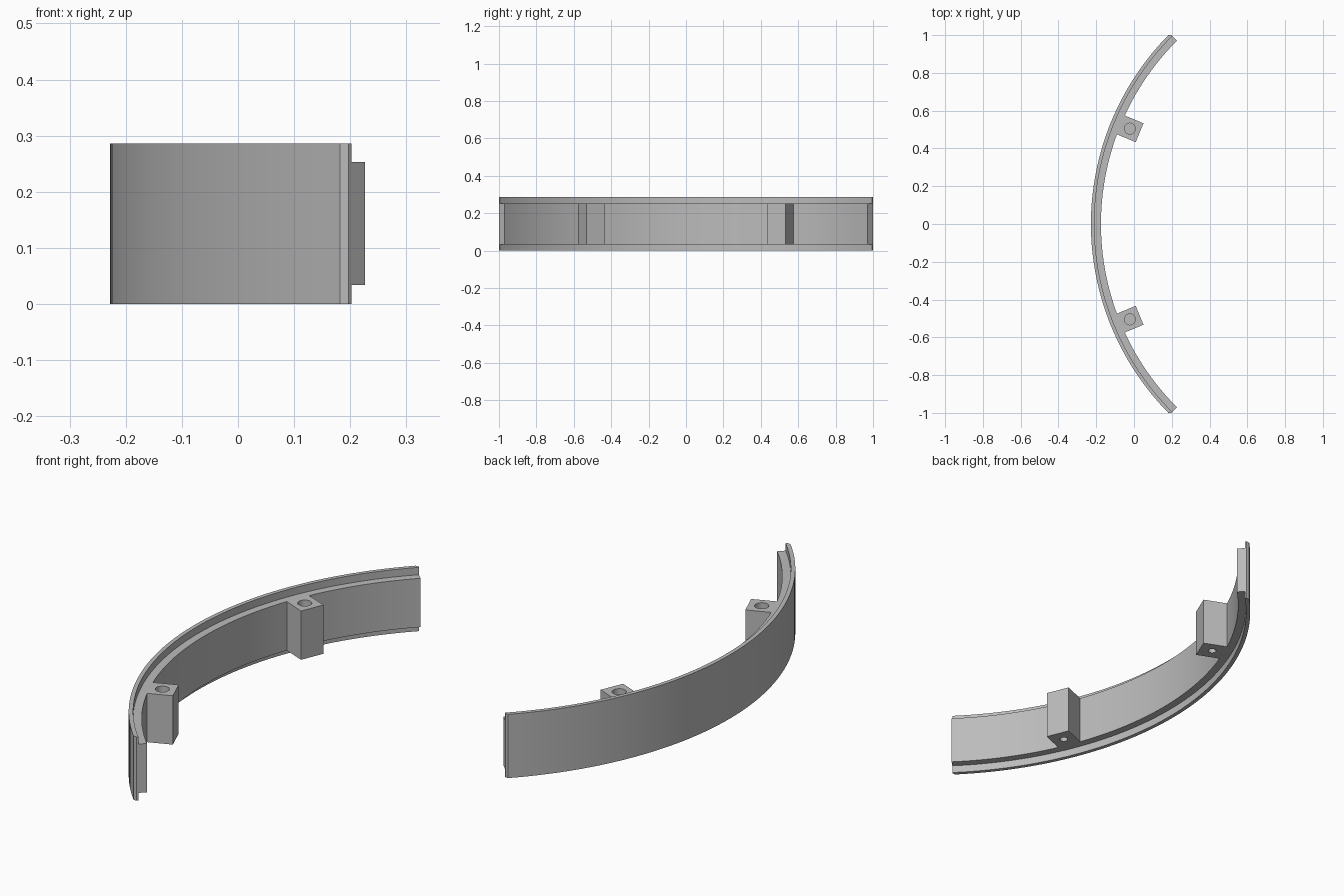
import bpy
import bmesh
from math import sin, cos, radians, asin
from mathutils import Matrix

cube = bpy.data.objects.get("Cube")
if cube:
    bpy.data.objects.remove(cube, do_unlink=True)

CX = 1.1965                  # centre of the arc on the x axis
R_OUT, R_LIP, R_IN = 1.4245, 1.4064, 1.3714
HEIGHT, LOW, HIGH = 0.286, 0.034, 0.253
SEGMENTS = 64

grey = bpy.data.materials.new("plain grey")
grey.use_nodes = True
colour = (0.5, 0.5, 0.5, 1)
grey.diffuse_color = colour
grey.node_tree.nodes["Principled BSDF"].inputs["Base Color"].default_value = colour


def make_object(name, bm):
    bmesh.ops.recalc_face_normals(bm, faces=bm.faces)
    mesh = bpy.data.meshes.new(name)
    bm.to_mesh(mesh)
    bm.free()
    mesh.materials.append(grey)
    obj = bpy.data.objects.new(name, mesh)
    bpy.context.collection.objects.link(obj)
    return obj


def activate(obj):
    bpy.ops.object.select_all(action='DESELECT')
    obj.select_set(True)
    bpy.context.view_layer.objects.active = obj


# Curved rail: stepped section swept along a quarter circle, tips cut flat
section = [(R_OUT, 0), (R_OUT, HEIGHT), (R_LIP, HEIGHT), (R_LIP, HIGH),
           (R_IN, HIGH), (R_IN, LOW), (R_LIP, LOW), (R_LIP, 0)]
end = radians(45)
flat = asin(1 / R_OUT)
angles = [-end] + [flat * (2 * i / SEGMENTS - 1) for i in range(SEGMENTS + 1)] + [end]
bm = bmesh.new()
rings = []
for a in angles:
    ring = []
    for r, z in section:
        r = min(r, 1 / max(abs(sin(a)), 0.1))
        ring.append(bm.verts.new((CX - r * cos(a), r * sin(a), z)))
    rings.append(ring)
n = len(section)
for p, q in zip(rings, rings[1:]):
    for i in range(n):
        j = (i + 1) % n
        bm.faces.new((p[i], p[j], q[j], q[i]))
bm.faces.new(rings[0])
bm.faces.new(rings[-1])
rail = make_object("curved_rail", bm)
activate(rail)
bpy.ops.object.shade_smooth_by_angle(angle=radians(20))


# Mounting lugs with a wide blind hole on top and a narrow one below
def box(name, lo, hi, turn):
    bm = bmesh.new()
    bmesh.ops.create_cube(bm, size=1)
    size = [h - l for l, h in zip(lo, hi)]
    mid = [(h + l) / 2 for l, h in zip(lo, hi)]
    bmesh.ops.transform(bm, verts=bm.verts,
                        matrix=turn @ Matrix.Translation(mid) @ Matrix.Diagonal((*size, 1)))
    return make_object(name, bm)


def drill(obj, radius, z, depth, turn):
    bm = bmesh.new()
    bmesh.ops.create_cone(bm, cap_ends=True, segments=32, radius1=radius,
                          radius2=radius, depth=2 * depth,
                          matrix=turn @ Matrix.Translation((-1.319, 0, z)))
    cutter = make_object("hole_cutter", bm)
    cutter.hide_render = True
    mod = obj.modifiers.new("hole", 'BOOLEAN')
    mod.operation = 'DIFFERENCE'
    mod.solver = 'EXACT'
    mod.object = cutter
    activate(obj)
    bpy.ops.object.modifier_apply(modifier=mod.name)
    bpy.data.objects.remove(cutter, do_unlink=True)


for side, sign in (("front", 1), ("back", -1)):
    turn = Matrix.Translation((CX, 0, 0)) @ Matrix.Rotation(sign * radians(22.5), 4, 'Z')
    lug = box(side + "_lug", (-R_IN, -0.054, LOW), (-1.263, 0.054, HIGH), turn)
    drill(lug, 0.029, HIGH, 0.1, turn)
    drill(lug, 0.017, LOW, 0.06, turn)
    activate(lug)
    bpy.ops.object.shade_smooth_by_angle(angle=radians(30))
